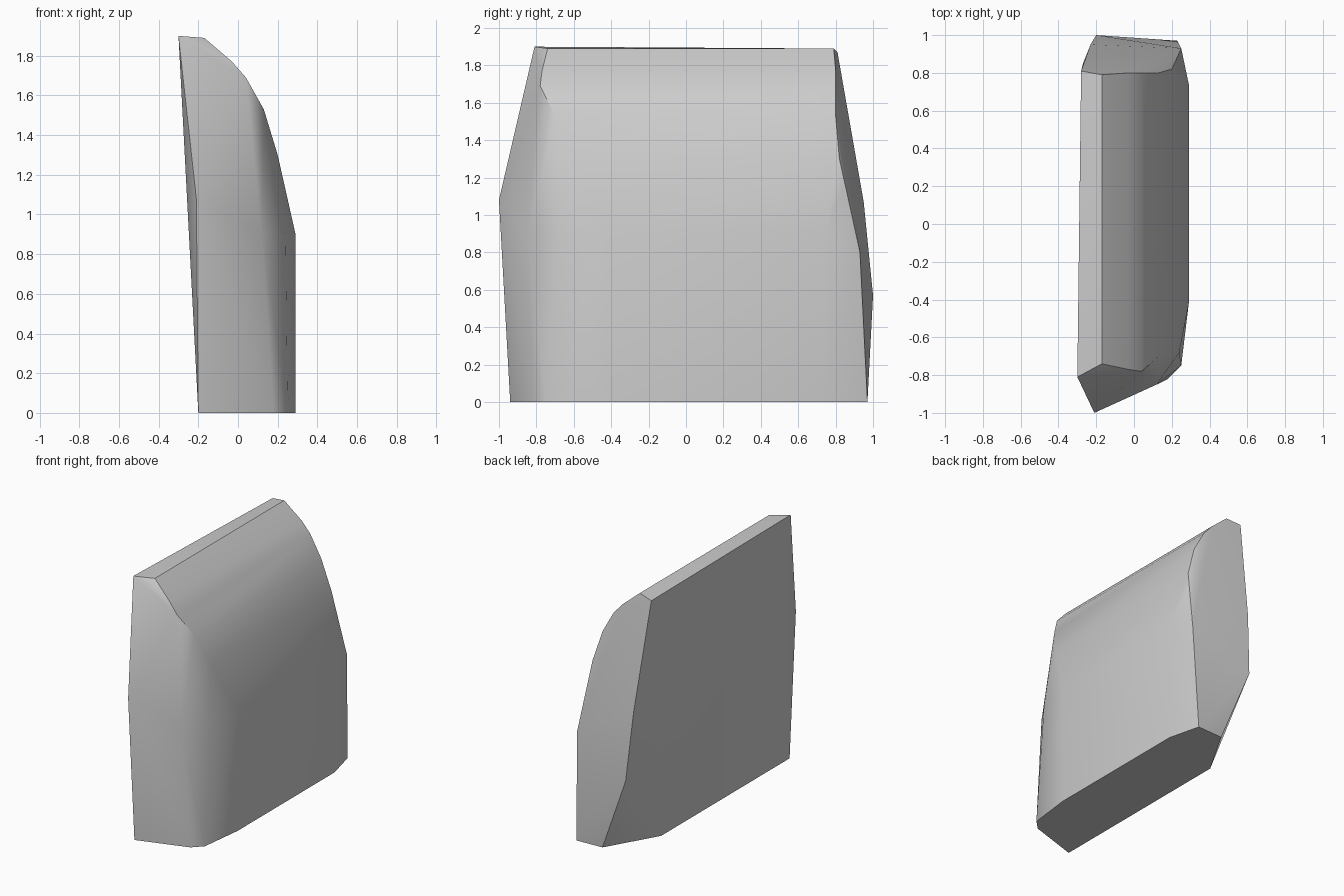
import bpy
import bmesh
import math

default_cube = bpy.data.objects.get("Cube")
if default_cube:
    bpy.data.objects.remove(default_cube, do_unlink=True)


def make_material(name, color):
    material = bpy.data.materials.new(name)
    material.use_nodes = True
    material.diffuse_color = color
    shader = material.node_tree.nodes["Principled BSDF"]
    shader.inputs["Base Color"].default_value = color
    shader.inputs["Roughness"].default_value = 0.8
    return material


def skin_around(name, points, material, sharp_degrees):
    """Stretch a tight closed skin over the given corner points."""
    bm = bmesh.new()
    for point in points:
        bm.verts.new(point)
    hull = bmesh.ops.convex_hull(bm, input=bm.verts[:])
    unused = {g for g in hull["geom_interior"] + hull["geom_unused"]
              if isinstance(g, bmesh.types.BMVert)}
    bmesh.ops.delete(bm, geom=list(unused), context="VERTS")
    bmesh.ops.dissolve_limit(bm, angle_limit=math.radians(1),
                             verts=bm.verts[:], edges=bm.edges[:])
    bmesh.ops.recalc_face_normals(bm, faces=bm.faces[:])
    mesh = bpy.data.meshes.new(name)
    bm.to_mesh(mesh)
    bm.free()
    mesh.materials.append(material)
    panel = bpy.data.objects.new(name, mesh)
    bpy.context.collection.objects.link(panel)
    bpy.ops.object.select_all(action="DESELECT")
    panel.select_set(True)
    bpy.context.view_layer.objects.active = panel
    bpy.ops.object.shade_smooth_by_angle(angle=math.radians(sharp_degrees))
    return panel


# Curved outer side: x, z, then the front and back ends in y
outer_curve = [
    (-.17, 1.89, -.74, .79), (-.03, 1.77, -.77, .8),
    (.04, 1.69, -.78, .8), (.13, 1.53, -.7, .8),
    (.2, 1.3, -.6, .82), (.29, .9, -.42, .74), (.29, 0, -.42, .73),
]
points = [(x, y, z) for x, z, *ends in outer_curve for y in ends]

# Flat inner side: its front and back edges, from the top down
points += [(-.3, -.81, 1.9), (-.21, -1, 1.08), (-.2, -.94, 0)]
points += [(-.28, .81, 1.87), (-.27, .85, 1.45), (-.23, .95, 1.07),
           (-.2, 1, .57), (-.2, .58, 0)]

# Rounded front corner
points += [(.12, -.85, .9), (.18, -.82, 0), (.25, -.75, 0), (.24, -.68, .9)]

# Bevelled back corner
points += [(.22, .84, 1.15), (.25, .93, .8), (.23, .97, 0), (.02, .96, 0)]

grey = make_material("plain grey", (.6, .6, .6, 1))
skin_around("curved_panel", points, grey, 30)
